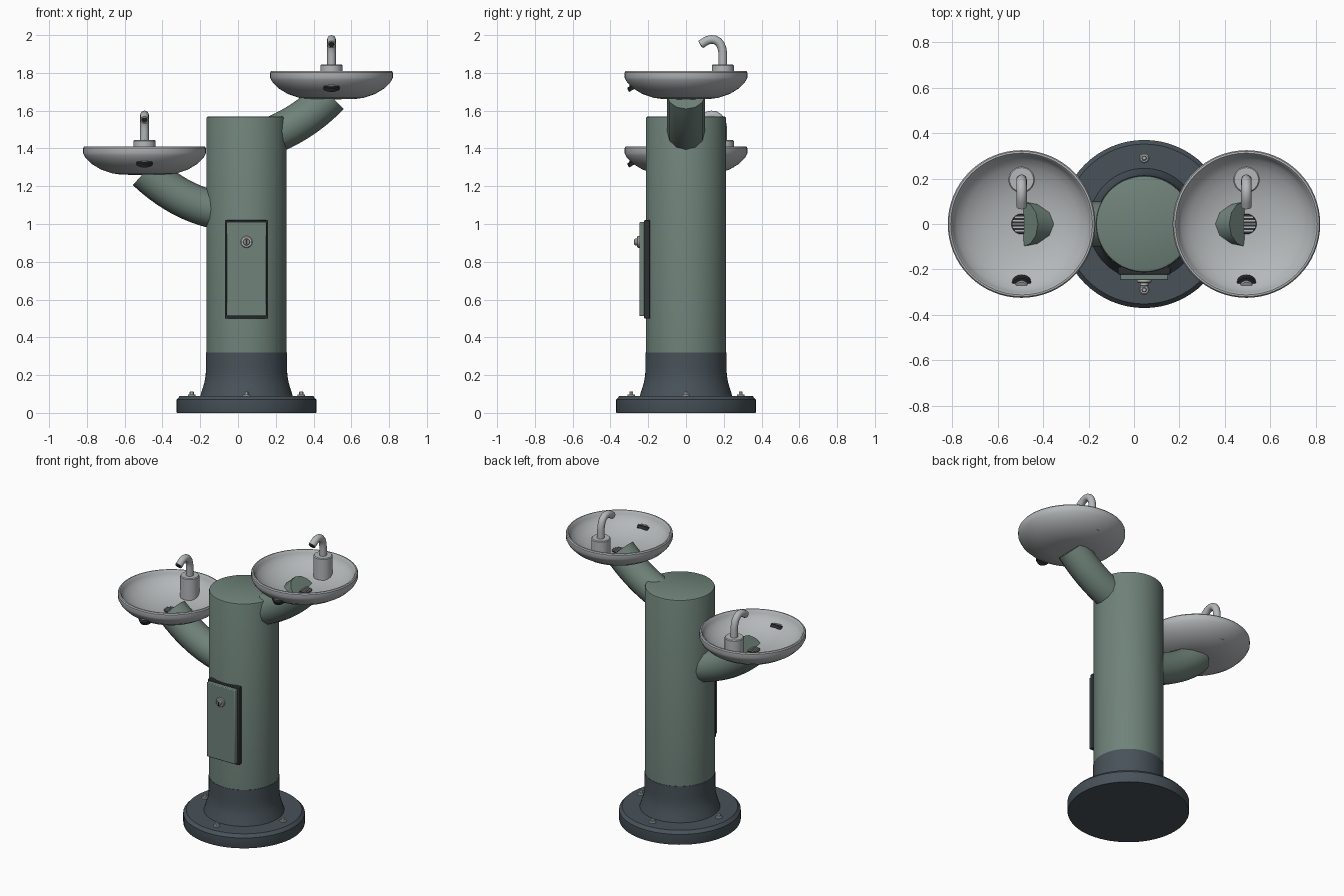
import bpy, bmesh, math
from mathutils import Vector

if "Cube" in bpy.data.objects:
    bpy.data.objects.remove(bpy.data.objects["Cube"])


def material(name, rgb):
    m = bpy.data.materials.new(name)
    m.diffuse_color = (*rgb, 1)
    m.use_nodes = True
    m.node_tree.nodes["Principled BSDF"].inputs["Base Color"].default_value = m.diffuse_color
    return m


GREEN = material("green_paint", (0.16, 0.225, 0.195))
SLATE = material("slate_paint", (0.065, 0.085, 0.10))
STEEL = material("steel", (0.46, 0.48, 0.49))
DARK = material("dark_rubber", (0.025, 0.028, 0.03))


def finish(ob, mat, angle=35):
    ob.data.materials.append(mat)
    bpy.ops.object.select_all(action='DESELECT')
    ob.select_set(True)
    bpy.context.view_layer.objects.active = ob
    bpy.ops.object.shade_smooth_by_angle(angle=math.radians(angle))
    return ob


def lathe(name, profile, loc, mat, axis=(0, 0, 1), steps=48):
    """Spin an (r, z) profile, bottom to top, around an axis through loc."""
    bm = bmesh.new()
    vs = [bm.verts.new((r, 0, z)) for r, z in profile]
    es = [bm.edges.new(p) for p in zip(vs, vs[1:])]
    bmesh.ops.spin(bm, geom=vs + es, cent=(0, 0, 0), axis=(0, 0, 1),
                   angle=math.tau, steps=steps, use_duplicate=False)
    bmesh.ops.remove_doubles(bm, verts=bm.verts[:], dist=1e-5)
    bmesh.ops.recalc_face_normals(bm, faces=bm.faces[:])
    me = bpy.data.meshes.new(name)
    bm.to_mesh(me)
    bm.free()
    ob = bpy.data.objects.new(name, me)
    bpy.context.collection.objects.link(ob)
    ob.location = loc
    ob.rotation_euler = Vector(axis).to_track_quat('Z', 'Y').to_euler()
    return finish(ob, mat)


def disc(name, r, h, loc, mat, axis=(0, 0, 1), bevel=0.004, steps=32):
    """Round slab standing on loc with a softened top edge."""
    prof = [(0, 0), (r, 0), (r, h - bevel), (r - bevel, h), (0, h)]
    return lathe(name, prof, loc, mat, axis, steps)


def box(name, lo, hi, mat, bevel=0.0):
    lo, hi = Vector(lo), Vector(hi)
    bpy.ops.mesh.primitive_cube_add(size=1, location=(lo + hi) / 2)
    ob = bpy.context.object
    ob.name = name
    ob.scale = hi - lo
    bpy.ops.object.transform_apply(location=False, rotation=False, scale=True)
    if bevel:
        b = ob.modifiers.new("bevel", 'BEVEL')
        b.width, b.segments = bevel, 2
    return finish(ob, mat)


def tube(name, points, radius, mat, res):
    """Capped round tube along a path, turned into a mesh."""
    cu = bpy.data.curves.new(name, 'CURVE')
    cu.dimensions = '3D'
    cu.bevel_depth, cu.bevel_resolution, cu.use_fill_caps = radius, res, True
    sp = cu.splines.new('POLY')
    sp.points.add(len(points) - 1)
    for p, co in zip(sp.points, points):
        p.co = (*co, 1)
    ob = bpy.data.objects.new(name, cu)
    bpy.context.collection.objects.link(ob)
    bpy.ops.object.select_all(action='DESELECT')
    ob.select_set(True)
    bpy.context.view_layer.objects.active = ob
    bpy.ops.object.convert(target='MESH')
    return finish(bpy.context.object, mat)


def quad_bezier(a, b, c, n=10):
    a, b, c = Vector(a), Vector(b), Vector(c)
    return [a * (1 - t) ** 2 + b * 2 * t * (1 - t) + c * t * t
            for t in (i / n for i in range(n + 1))]


CX = 0.045  # column axis

# Base plate with flared collar
lathe("base", [(0, 0), (0.368, 0), (0.37, 0.005), (0.37, 0.07), (0.352, 0.09),
               (0.245, 0.09), (0.232, 0.13), (0.222, 0.165), (0.216, 0.2),
               (0.215, 0.24), (0.215, 0.32), (0, 0.32)], (CX, 0, 0), SLATE, steps=64)

# Anchor bolts
for i in range(4):
    a = i * math.pi / 2
    p = Vector((CX + 0.29 * math.cos(a), 0.29 * math.sin(a), 0.088))
    disc(f"bolt_washer_{i}", 0.021, 0.01, p, STEEL, steps=16)
    disc(f"bolt_head_{i}", 0.012, 0.026, p, STEEL, steps=6)

# Column
lathe("column", [(0, 0.318), (0.213, 0.318), (0.213, 1.558), (0.21, 1.566),
                 (0.202, 1.57), (0, 1.57)], (CX, 0, 0), GREEN, steps=64)

# Service door with frame and lock
box("door_frame", (CX - 0.115, -0.222, 0.5), (CX + 0.115, -0.19, 1.02), DARK, 0.004)
box("door", (CX - 0.105, -0.247, 0.512), (CX + 0.105, -0.215, 1.01), GREEN, 0.005)
front = (0, -1, 0)
disc("lock_ring", 0.031, 0.013, (CX, -0.246, 0.905), STEEL, front)
disc("lock_core", 0.018, 0.028, (CX, -0.246, 0.905), STEEL, front)
box("lock_slot", (CX - 0.004, -0.2755, 0.893), (CX + 0.004, -0.27, 0.917), DARK)

# Bowl cross-section: outside from the bottom up, over the rim, inside down
BOWL = [(0, -0.15), (0.12, -0.149), (0.17, -0.142), (0.23, -0.122), (0.28, -0.092),
        (0.312, -0.06), (0.32, -0.045), (0.325, -0.035), (0.325, -0.008),
        (0.32, -0.001), (0.312, 0), (0.306, -0.006), (0.302, -0.02), (0.285, -0.045),
        (0.25, -0.073), (0.2, -0.098), (0.14, -0.116), (0.07, -0.126), (0, -0.128)]

# Spout centre line in (y, height above the rim)
SPOUT = [(0.195, 0.02), (0.195, 0.09), (0.192, 0.115), (0.184, 0.138), (0.171, 0.155),
         (0.154, 0.165), (0.136, 0.167), (0.118, 0.164), (0.102, 0.156), (0.077, 0.14)]

ARMS = {"low": ((-0.10, 0, 1.07), (-0.31, 0, 1.11), (-0.49, 0, 1.28)),
        "high": ((0.17, 0, 1.465), (0.35, 0, 1.535), (0.49, 0, 1.68))}

for side, x, z in (("low", -0.495, 1.41), ("high", 0.495, 1.81)):
    # Curved support arm and bowl
    tube(f"{side}_arm", quad_bezier(*ARMS[side]), 0.1, GREEN, 4)
    lathe(f"{side}_bowl", BOWL, (x, 0, z), STEEL, steps=64)

    # Drain with grille bars
    disc(f"{side}_drain", 0.045, 0.008, (x, 0, z - 0.132), DARK, bevel=0.002)
    for k in (-2, -1, 0, 1, 2):
        y = k * 0.015
        w = math.sqrt(0.042 ** 2 - y * y)
        box(f"{side}_drain_bar_{k + 2}", (x - w, y - 0.003, z - 0.126),
            (x + w, y + 0.003, z - 0.121), STEEL)

    # Spout pedestal, pipe and nozzle opening
    disc(f"{side}_spout_base", 0.058, 0.145, (x, 0.195, z - 0.11), STEEL, bevel=0.005)
    tube(f"{side}_spout", [(x, y, z + h) for y, h in SPOUT], 0.023, STEEL, 6)
    tip = Vector((0, SPOUT[-1][0] - SPOUT[-2][0], SPOUT[-1][1] - SPOUT[-2][1])).normalized()
    end = Vector((x, SPOUT[-1][0], z + SPOUT[-1][1]))
    disc(f"{side}_nozzle", 0.015, 0.004, end - tip * 0.002, DARK, tip, 0.001, 24)

    # Tilted push button set through the front of the bowl wall
    n = Vector((0, -0.5, 0.866))
    c = Vector((x, -0.268, z - 0.078))
    disc(f"{side}_button_housing", 0.045, 0.024, c - n * 0.012, DARK, n)
    disc(f"{side}_button", 0.029, 0.014, c + n * 0.006, STEEL, n)
